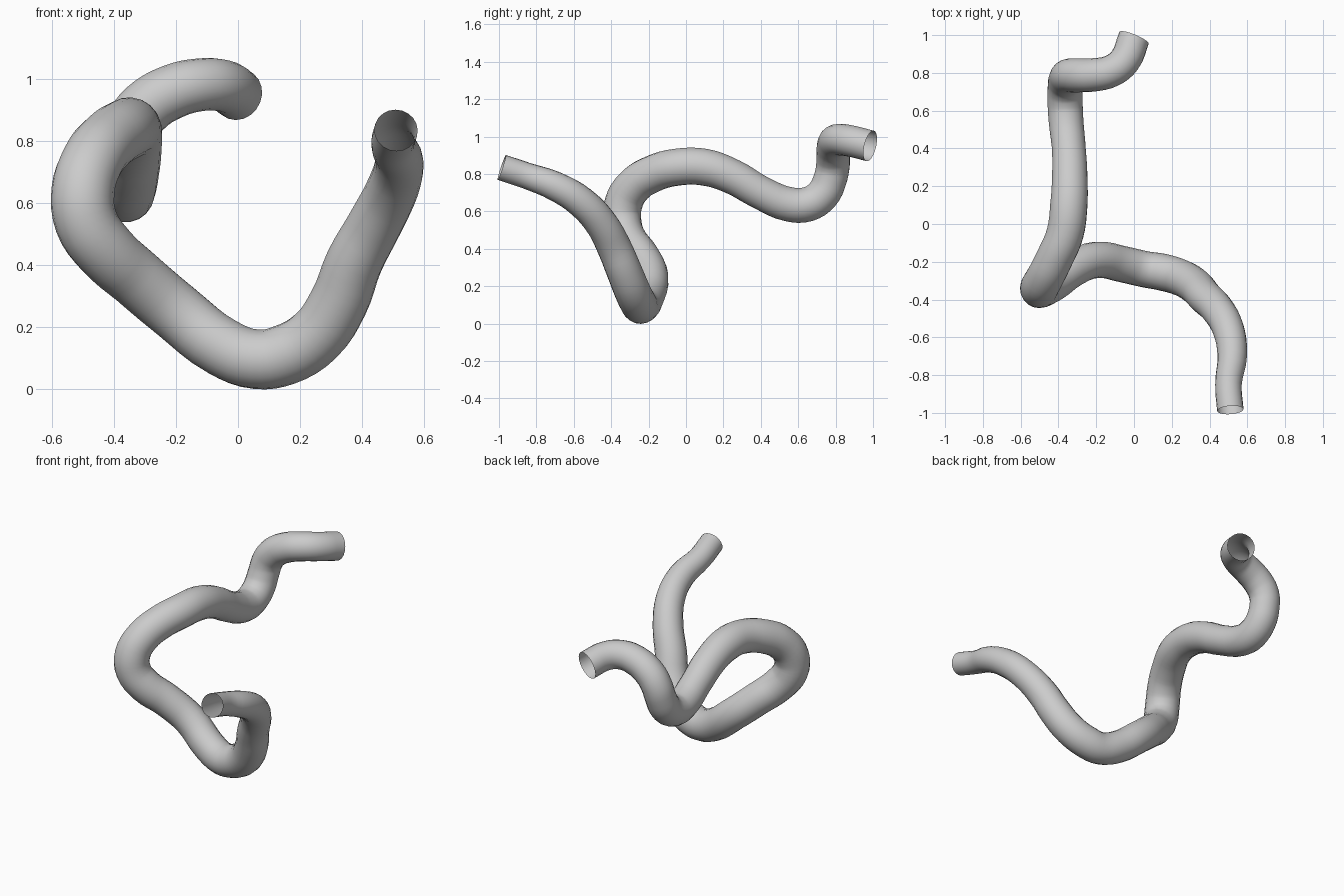
import bpy

# Centre line of the hose: x, y, z, radius
path = [
    (0.51, -0.985, 0.835, .070), (0.50, -0.85, 0.79, .070), (0.52, -0.70, 0.735, .078),
    (0.50, -0.56, 0.65, .084), (0.44, -0.45, 0.53, .088), (0.375, -0.385, 0.41, .092),
    (0.325, -0.33, 0.28, .095), (0.25, -0.285, 0.17, .097), (0.15, -0.255, 0.11, .098),
    (0.06, -0.24, 0.096, .096), (-0.05, -0.215, 0.135, .096), (-0.20, -0.19, 0.25, .096),
    (-0.33, -0.24, 0.36, .097), (-0.43, -0.31, 0.45, .10), (-0.49, -0.34, 0.54, .102),
    (-0.50, -0.335, 0.64, .102), (-0.47, -0.28, 0.735, .10), (-0.42, -0.18, 0.80, .099),
    (-0.365, -0.05, 0.836, .099), (-0.345, 0.10, 0.836, .099), (-0.34, 0.25, 0.785, .094),
    (-0.345, 0.40, 0.70, .09), (-0.36, 0.55, 0.638, .093), (-0.365, 0.65, 0.638, .094),
    (-0.365, 0.73, 0.69, .092), (-0.36, 0.77, 0.77, .09), (-0.345, 0.785, 0.84, .09),
    (-0.30, 0.787, 0.905, .09), (-0.21, 0.79, 0.96, .088), (-0.12, 0.81, 0.982, .085),
    (-0.05, 0.865, 0.979, .084), (0.0, 0.985, 0.95, .084),
]

# Open-ended tube swept along the path
curve = bpy.data.curves.new("hose", 'CURVE')
curve.dimensions = '3D'
curve.resolution_u = 4
curve.bevel_depth = 1.0
curve.bevel_resolution = 8
curve.use_fill_caps = False
spline = curve.splines.new('BEZIER')
spline.bezier_points.add(len(path) - 1)
for p, (x, y, z, r) in zip(spline.bezier_points, path):
    p.co = (x, y, z)
    p.radius = r
    p.handle_left_type = p.handle_right_type = 'AUTO'

hose = bpy.data.objects.new("hose", curve)
bpy.context.collection.objects.link(hose)
bpy.context.view_layer.objects.active = hose
hose.select_set(True)
bpy.ops.object.convert(target='MESH')
bpy.ops.object.shade_smooth()
